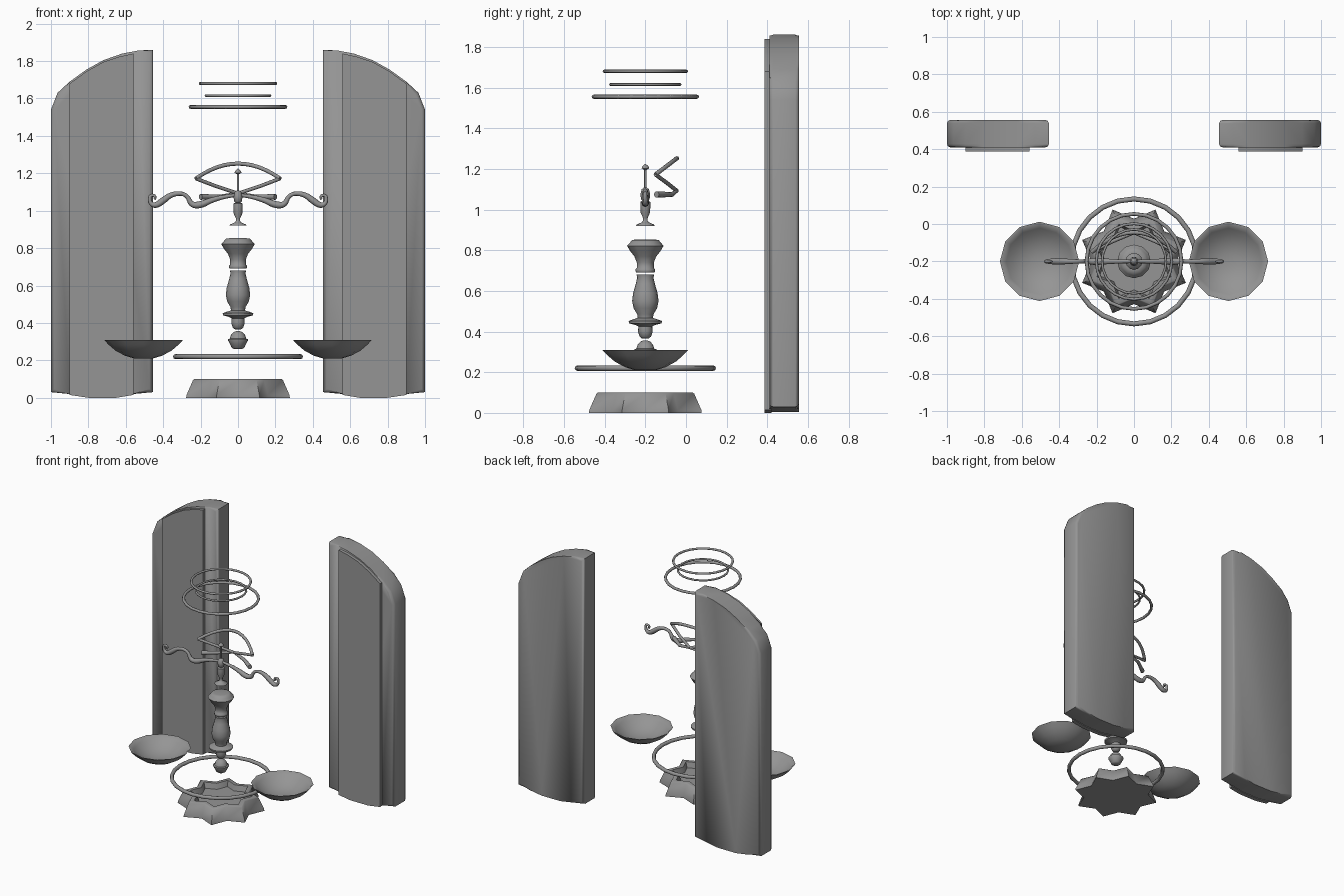
import bpy, bmesh
from math import sin, cos, pi, radians

if "Cube" in bpy.data.objects:
    bpy.data.objects.remove(bpy.data.objects["Cube"])

CY = -0.2  # depth of the central axis
GREY = bpy.data.materials.new("dark_grey")
GREY.diffuse_color = (0.3, 0.3, 0.3, 1)
GREY.use_nodes = True
GREY.node_tree.nodes["Principled BSDF"].inputs["Base Color"].default_value = GREY.diffuse_color


def finish(name, bm, angle=40):
    bmesh.ops.recalc_face_normals(bm, faces=bm.faces)
    me = bpy.data.meshes.new(name)
    bm.to_mesh(me)
    bm.free()
    ob = bpy.data.objects.new(name, me)
    bpy.context.collection.objects.link(ob)
    smooth(ob, angle)
    return ob


def smooth(ob, angle=40):
    bpy.ops.object.select_all(action='DESELECT')
    bpy.context.view_layer.objects.active = ob
    ob.select_set(True)
    bpy.ops.object.shade_smooth_by_angle(angle=radians(angle))
    ob.data.materials.clear()
    ob.data.materials.append(GREY)


def mirror(ob):
    ob.modifiers.new("mirror", 'MIRROR').use_mirror_merge = False


def skin(bm, rings):
    vs = [[bm.verts.new(p) for p in r] for r in rings]
    n = len(vs[0])
    for a, b in zip(vs, vs[1:]):
        for i in range(n):
            bm.faces.new((a[i], a[(i + 1) % n], b[(i + 1) % n], b[i]))
    bm.faces.new(vs[0][::-1])
    bm.faces.new(vs[-1])


def lathe(name, profile, n=16, x=0, angle=50):
    bm = bmesh.new()
    skin(bm, [[(x + r * cos(2 * pi * i / n), CY + r * sin(2 * pi * i / n), z)
               for i in range(n)] for r, z in profile])
    return finish(name, bm, angle)


def slab(name, outline, y0, y1, bevel, angle):
    bm = bmesh.new()
    skin(bm, [[(x, y, z) for x, z in outline] for y in (y0, y1)])
    if bevel:
        rim = [e for e in bm.edges if abs(e.verts[0].co.y - e.verts[1].co.y) < 1e-5]
        bmesh.ops.bevel(bm, geom=rim, offset=bevel, segments=2, profile=0.5, affect='EDGES')
    mirror(finish(name, bm, angle))


def tube(name, pts, depth, radii=None, spline='POLY', cyclic=False):
    cu = bpy.data.curves.new(name, 'CURVE')
    cu.dimensions, cu.bevel_depth, cu.bevel_resolution = '3D', depth, 2
    cu.use_fill_caps = True
    s = cu.splines.new(spline)
    s.points.add(len(pts) - 1)
    for i, p in enumerate(pts):
        s.points[i].co = (*p, 1)
        s.points[i].radius = radii[i] if radii else 1
    if spline == 'NURBS':
        s.order_u, s.use_endpoint_u, s.resolution_u = 3, True, 4
    s.use_cyclic_u = cyclic
    ob = bpy.data.objects.new(name, cu)
    bpy.context.collection.objects.link(ob)
    bpy.ops.object.select_all(action='DESELECT')
    bpy.context.view_layer.objects.active = ob
    ob.select_set(True)
    bpy.ops.object.convert(target='MESH')
    ob = bpy.context.object
    smooth(ob, 60)
    return ob


# Tall back panels with arched tops, softly rounded
slab("side_panel", [(0.455, 0.03), (0.56, 0.02), (0.65, 0.005), (0.8, 0.005),
                    (0.9, 0.02), (1.0, 0.03), (1.0, 1.54), (0.965, 1.63),
                    (0.9, 1.69), (0.81, 1.755), (0.72, 1.805), (0.62, 1.84),
                    (0.53, 1.857), (0.455, 1.86)], 0.41, 0.556, 0.018, 75)
# Thin raised plates on the panel fronts
slab("panel_front_plate", [(0.56, 0.015), (0.65, 0.0), (0.8, 0.0), (0.9, 0.015),
                           (0.9, 1.68), (0.81, 1.745), (0.72, 1.795),
                           (0.63, 1.825), (0.56, 1.84)], 0.387, 0.42, 0, 50)

# Floating rings
for name, R, r, z in (("lower_ring", 0.334, 0.0135, 0.22), ("wide_top_ring", 0.254, 0.01, 1.555),
                      ("small_top_ring", 0.171, 0.007, 1.615), ("top_ring", 0.202, 0.008, 1.68)):
    tube(name, [(R * cos(2 * pi * i / 24), CY + R * sin(2 * pi * i / 24), z)
                for i in range(24)], r, cyclic=True)


# Eight-pointed star base with a recessed top
def star(R, z, k=0.76):
    return [((R if i % 2 else R * k) * cos(pi * i / 8), CY + (R if i % 2 else R * k) * sin(pi * i / 8), z)
            for i in range(16)]


bm = bmesh.new()
skin(bm, [star(0.3, 0), star(0.298, 0.015), star(0.26, 0.095), star(0.252, 0.1),
          star(0.215, 0.1), star(0.2, 0.06)])
finish("star_base", bm, 75)

# Hollow scale bowls
for side in (-1, 1):
    lathe("scale_bowl", [(0.05, 0.21), (0.1, 0.225), (0.15, 0.252), (0.185, 0.282), (0.212, 0.31),
                         (0.203, 0.31), (0.178, 0.287), (0.145, 0.262), (0.1, 0.237), (0.04, 0.223)],
          12, side * 0.505)

# Column pieces
lathe("base_orb", [(0.022, 0.26), (0.034, 0.268), (0.044, 0.29), (0.054, 0.308), (0.054, 0.313),
                   (0.044, 0.316), (0.038, 0.335), (0.024, 0.351), (0.008, 0.357)])
lathe("baluster", [(0.015, 0.365), (0.028, 0.375), (0.036, 0.4), (0.034, 0.425), (0.05, 0.433),
                   (0.08, 0.44), (0.082, 0.452), (0.06, 0.46), (0.038, 0.467), (0.04, 0.485),
                   (0.058, 0.515), (0.065, 0.55), (0.06, 0.59), (0.047, 0.635), (0.04, 0.665), (0.043, 0.68)])
lathe("capital", [(0.045, 0.69), (0.048, 0.696), (0.048, 0.706), (0.042, 0.712), (0.042, 0.74),
                  (0.054, 0.77), (0.074, 0.795), (0.09, 0.822), (0.075, 0.838), (0.066, 0.85), (0.045, 0.853)], 12)
lathe("goblet_stem", [(0.045, 0.92), (0.043, 0.926), (0.018, 0.937), (0.011, 0.945), (0.012, 0.96),
                      (0.023, 0.985), (0.025, 1.02), (0.025, 1.038), (0.015, 1.042)], 12)
lathe("beam_hub", [(0.009, 1.04), (0.021, 1.05), (0.024, 1.075), (0.018, 1.1), (0.007, 1.108)], 12)
lathe("finial_rod", [(0.006, 1.1), (0.006, 1.195), (0.018, 1.203), (0.016, 1.212), (0.002, 1.225)], 12)

# Wavy balance beam with curled tips
arm = [(0, 1.085), (0.06, 1.078), (0.14, 1.058), (0.2, 1.03), (0.25, 1.03), (0.27, 1.08), (0.31, 1.095),
       (0.36, 1.085), (0.4, 1.055), (0.44, 1.025), (0.472, 1.04), (0.472, 1.085), (0.438, 1.08), (0.445, 1.06)]
mirror(tube("beam_arm", [(x, CY, z) for x, z in arm], 0.013,
            [0.7, 0.8, 1.1, 1.5, 1.2, 0.8, 0.9, 1.1, 1.4, 1.2, 0.8, 0.7, 0.6, 0.5], 'NURBS'))

# Leaning fan-shaped dial frame behind the beam
arc = []
for i in range(13):
    t = -1 + i / 6
    arc.append((0.225 * t, -0.045 - 0.105 * t * t, 1.252 - 0.08 * t * t))
tube("dial_arc", arc, 0.011)
mirror(tube("dial_spoke", [(0.225, -0.15, 1.172), (0.12, -0.095, 1.132), (0, -0.045, 1.092)], 0.01))
mirror(tube("dial_leaf", [(0, -0.045, 1.092), (0.1, -0.07, 1.074), (0.2, -0.145, 1.074)], 0.012, [0.7, 1, 1.3]))
